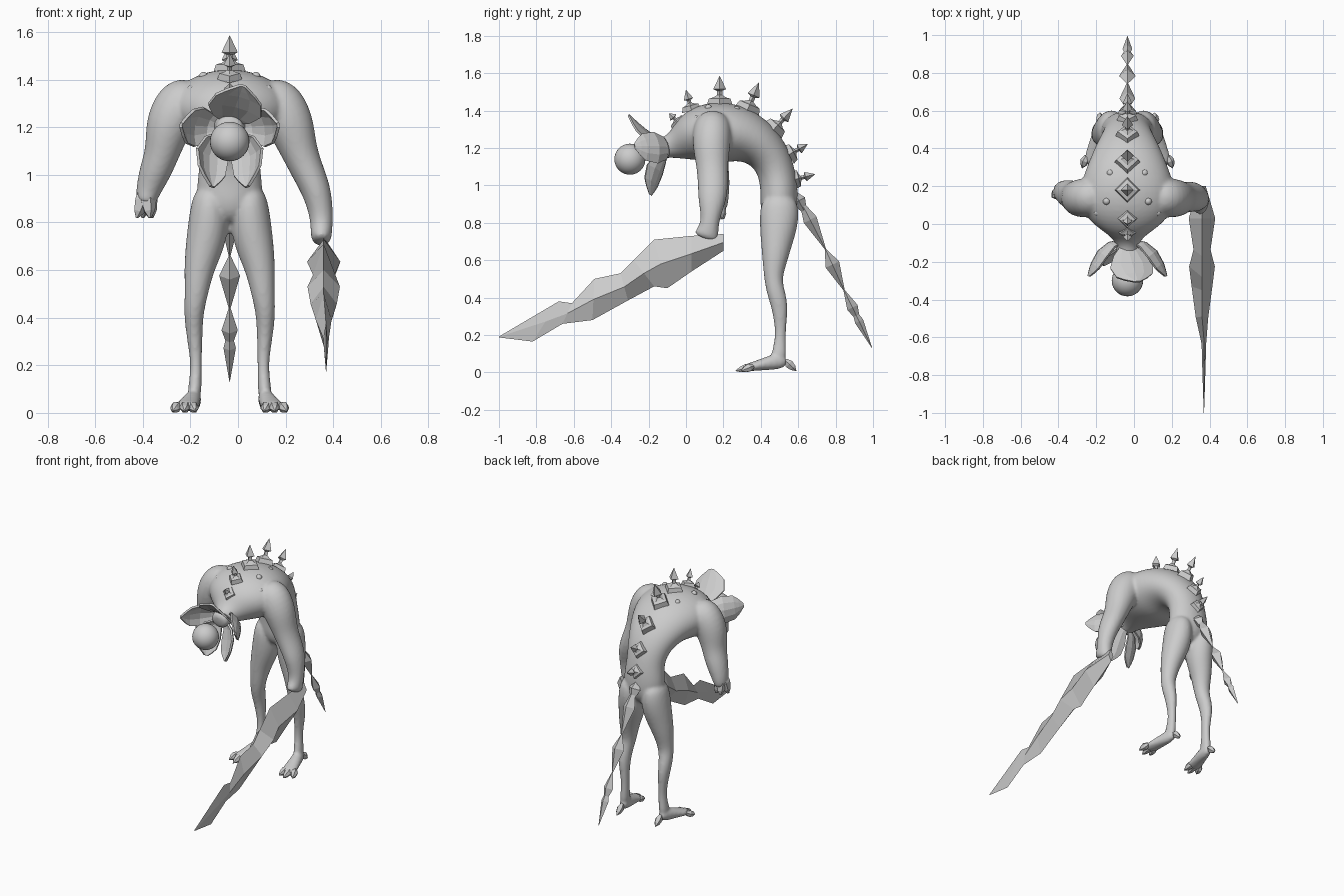
import bpy, bmesh, math
from mathutils import Vector

if "Cube" in bpy.data.objects:
    bpy.data.objects.remove(bpy.data.objects["Cube"])

CX = -0.035  # body symmetry plane
skin = bpy.data.materials.new("grey_skin")
skin.diffuse_color = (0.6, 0.6, 0.6, 1)
skin.use_nodes = True
skin.node_tree.nodes["Principled BSDF"].inputs["Base Color"].default_value = skin.diffuse_color


def finish(bm, name, smooth=False):
    bmesh.ops.recalc_face_normals(bm, faces=bm.faces)
    me = bpy.data.meshes.new(name)
    bm.to_mesh(me)
    bm.free()
    me.materials.append(skin)
    for p in me.polygons:
        p.use_smooth = smooth
    ob = bpy.data.objects.new(name, me)
    bpy.context.collection.objects.link(ob)
    return ob


def skin_rings(bm, loops):
    n = len(loops[0])
    for a, b in zip(loops, loops[1:]):
        for i in range(n):
            j = (i + 1) % n
            bm.faces.new((a[i], a[j], b[j], b[i]))
    bm.faces.new(loops[0])
    bm.faces.new(loops[-1][::-1])


def loft(bm, rings, ref, n=12, grow=1.05):
    """Tube through (x, y, z, radius along ref, radius across)."""
    pts = [Vector(r[:3]) for r in rings]
    loops = []
    for i, r in enumerate(rings):
        t = (pts[min(i + 1, len(pts) - 1)] - pts[max(i - 1, 0)]).normalized()
        u = Vector(ref)
        u = (u - t * u.dot(t)).normalized()
        w = t.cross(u)
        angs = [2 * math.pi * k / n for k in range(n)]
        loops.append([bm.verts.new(pts[i] + grow * (u * r[3] * math.cos(a) + w * r[4] * math.sin(a)))
                      for a in angs])
    skin_rings(bm, loops)


def spindle(bm, base, tip, profile, n=4, ref=(1, 0, 0), flat=1.0):
    """Faceted shape from base to tip; profile is (fraction, radius)."""
    b, t = Vector(base), Vector(tip)
    rings = [(*b.lerp(t, f), max(r, 0.0008), max(r * flat, 0.0008)) for f, r in profile]
    loft(bm, rings, ref, n, 1.0)


# ---- Body: torso, arms and legs fused into one smooth skin ----
body = bmesh.new()
torso = [(.47, .79, .05, .05), (.495, .86, .13, .10), (.50, .95, .14, .10), (.49, 1.05, .122, .098),
         (.46, 1.14, .135, .105), (.40, 1.215, .17, .12), (.31, 1.27, .21, .145), (.20, 1.285, .25, .165),
         (.09, 1.28, .25, .155), (.01, 1.25, .19, .125), (-.055, 1.215, .09, .075), (-.12, 1.20, .05, .05),
         (-.17, 1.19, .07, .06)]
loft(body, [(CX, *r) for r in torso], (1, 0, 0))

shoulder = [(.08, .15, 1.33, .09, .09), (.17, .14, 1.30, .105, .12), (.225, .135, 1.21, .10, .10)]
right_arm = shoulder + [(.255, .14, 1.10, .082, .075), (.30, .145, 1.0, .08, .067), (.335, .14, .92, .075, .06),
                        (.352, .13, .82, .047, .048), (.35, .12, .76, .055, .045), (.35, .10, .71, .075, .04)]
left_arm = [(2 * CX - x, y, z, a, b) for x, y, z, a, b in shoulder] + [
    (-.315, .145, 1.10, .08, .072), (-.345, .16, 1.02, .075, .068), (-.372, .17, .95, .06, .055),
    (-.385, .17, .90, .055, .045), (-.39, .16, .87, .05, .035)]
for arm in (right_arm, left_arm):
    loft(body, arm, (0, 1, 0))

leg = [(.08, .50, .95, .06, .08), (.083, .50, .87, .08, .105), (.09, .495, .78, .085, .10),
       (.105, .485, .70, .08, .085), (.13, .475, .60, .062, .066), (.14, .465, .50, .048, .047),
       (.15, .48, .43, .042, .048), (.15, .50, .36, .036, .045), (.145, .505, .28, .029, .035),
       (.14, .505, .20, .023, .027), (.145, .50, .12, .027, .036), (.15, .49, .06, .03, .045)]
foot = [(.145, .54, .06, .02, .025), (.15, .49, .06, .033, .045), (.165, .42, .045, .04, .033),
        (.18, .35, .03, .048, .023), (.185, .31, .025, .045, .018)]
for s in (-1, 1):
    for part in (leg, foot):
        loft(body, [(CX + s * r[0], *r[1:]) for r in part], (1, 0, 0))

ob = finish(body, "body", True)
sub = ob.modifiers.new("round", 'SUBSURF')
sub.levels = sub.render_levels = 2
fuse = ob.modifiers.new("fuse", 'REMESH')
fuse.mode = 'VOXEL'
fuse.voxel_size = 0.01
fuse.use_smooth_shade = True
relax = ob.modifiers.new("relax", 'SMOOTH')
relax.iterations = 4

# ---- Warts on the upper back ----
bm = bmesh.new()
for s in (-1, 1):
    for dx, y, z in ((.16, .06, 1.37), (.09, .27, 1.415), (.11, .12, 1.425)):
        made = bmesh.ops.create_uvsphere(bm, u_segments=10, v_segments=6, radius=.02)
        bmesh.ops.translate(bm, verts=made["verts"], vec=(CX + s * dx, y, z - .012))
finish(bm, "back_warts", True)

# ---- Toe claws and heel spurs ----
bm = bmesh.new()
claw = [(0, .012), (.35, .024), (.7, .018), (1, 0)]
for s in (-1, 1):
    for dx, y in ((.145, .285), (.19, .265), (.24, .295)):
        spindle(bm, (CX + s * (.18 + (dx - .18) * .6), .36, .035), (CX + s * dx, y, .008), claw, 6)
    spindle(bm, (CX + s * .145, .53, .065), (CX + s * .145, .59, .008), claw, 5)
finish(bm, "claws")

# ---- Free hand: a cluster of pointed fingers ----
bm = bmesh.new()
for x, y in ((-.425, .15), (-.40, .20), (-.37, .13), (-.36, .19)):
    spindle(bm, (-.385, .165, .95), (x, y, .82), [(0, .03), (.45, .036), (.8, .024), (1, .006)], 5)
finish(bm, "free_hand")

# ---- Spine spikes: block, stem and arrowhead ----
bm = bmesh.new()
spikes = [(-.04, 1.335, -.09, 1.385, .7), (.03, 1.40, 0, 1.51, .75), (.18, 1.425, .18, 1.585, 1),
          (.325, 1.395, .39, 1.55, 1), (.465, 1.295, .57, 1.41, .9), (.55, 1.165, .65, 1.22, .8),
          (.575, 1.03, .69, 1.06, .75)]
for y0, z0, y1, z1, k in spikes:
    prof = [(0, .07), (.24, .058), (.28, .035), (.36, .014), (.5, .014), (.56, .034), (1, 0)]
    spindle(bm, (CX, y0, z0), (CX, y1, z1), [(f, r * k) for f, r in prof])
finish(bm, "spine_spikes")

# ---- Tail of linked crystals ----
bm = bmesh.new()
diamond = [(0, .006), (.4, .042), (1, .004)]
for a, b, prof in (((.575, .97), (.645, .84), diamond), ((.61, .92), (.745, .66), diamond),
                   ((.745, .66), (.845, .44), [(0, .004), (.38, .044), (1, .004)]),
                   ((.845, .44), (.995, .13), [(0, .004), (.3, .034), (.44, .018), (.54, .026), (1, 0)])):
    spindle(bm, (CX, *a), (CX, *b), prof, flat=.9)
finish(bm, "tail")

# ---- Jagged blade: ridged diamond sections (top y,z, bottom y,z, half width) ----
bm = bmesh.new()
loops = []
for yt, zt, yb, zb, h in ((.20, .74, .20, .65, .02), (.03, .73, .03, .54, .07), (-.17, .71, -.10, .45, .045),
                          (-.28, .60, -.17, .46, .068), (-.35, .53, -.31, .385, .055),
                          (-.49, .50, -.50, .28, .033), (-.61, .37, -.66, .26, .012),
                          (-.68, .38, -.82, .165, .009), (-.998, .193, -1.0, .187, .001)):
    ym, zm = (yt + yb) / 2, (zt + zb) / 2
    xm = .36 if yt > -.6 else .37
    loops.append([bm.verts.new(p) for p in ((xm, yt, zt), (xm + h, ym, zm), (xm, yb, zb), (xm - h, ym, zm))])
skin_rings(bm, loops)
finish(bm, "blade")

# ---- Head: ball inside five open, cupped petals ----
bm = bmesh.new()
bmesh.ops.create_uvsphere(bm, u_segments=32, v_segments=16, radius=.083)
bmesh.ops.translate(bm, verts=bm.verts, vec=(CX, -.30, 1.14))
finish(bm, "head_ball", True)


def petal(name, base, mid, tip, half, cup):
    """Curved leaf; the cup raises its edges toward the ball."""
    b, m, t = Vector(base), Vector(mid), Vector(tip)
    axis = (t - b).normalized()
    inward = Vector((CX, -.32, 1.14)) - m
    inward = (inward - axis * inward.dot(axis)).normalized()
    side = axis.cross(inward)
    bm = bmesh.new()
    rows = []
    for f, w in ((0, .3), (.25, .7), (.55, 1), (.8, .85), (.9, .55), (1, .12)):
        c = b * (1 - f) ** 2 + m * 2 * f * (1 - f) + t * f * f
        rows.append([bm.verts.new(c + side * half * w * k + inward * cup * w * k * k)
                     for k in (-1, -.5, 0, .5, 1)])
    for r0, r1 in zip(rows, rows[1:]):
        for i in range(4):
            bm.faces.new((r0[i], r0[i + 1], r1[i + 1], r1[i]))
    ob = finish(bm, name)
    mod = ob.modifiers.new("thickness", 'SOLIDIFY')
    mod.thickness = .012
    mod.offset = 0


petal("top_petal", (CX, -.11, 1.23), (-.02, -.19, 1.26), (.02, -.305, 1.375), .115, .025)
for s, side in ((-1, "left"), (1, "right")):
    petal(side + "_upper_petal", (CX + s * .04, -.09, 1.20), (CX + s * .16, -.09, 1.21),
          (CX + s * .205, -.275, 1.21), .085, .03)
    petal(side + "_lower_petal", (CX + s * .03, -.11, 1.17), (CX + s * .12, -.13, 1.12),
          (CX + s * .075, -.19, .95), .08, .03)
